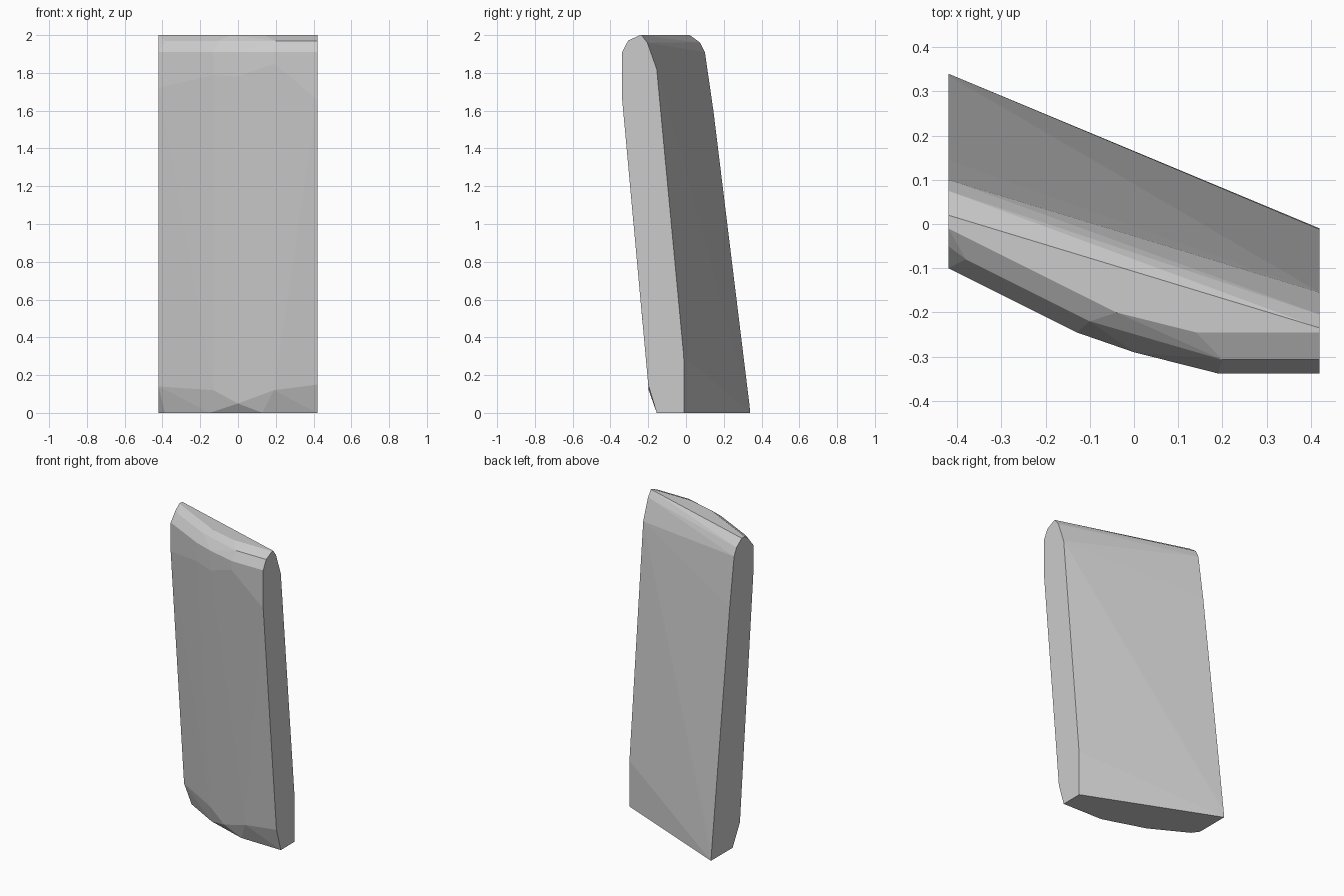
import bpy, bmesh

if "Cube" in bpy.data.objects:
    bpy.data.objects.remove(bpy.data.objects["Cube"])

# Plan outline of the curved front; reused at several heights of the leaning slab
front = [(-0.42, -0.10), (-0.13, -0.245), (0.0, -0.29), (0.19, -0.338), (0.42, -0.338)]
upper_z = [1.72, 1.79, 1.78, 1.85, 1.66]
lower_z = [0.14, 0.12, 0.05, 0.12, 0.15]

points = []
for (x, y), zu, zl in zip(front, upper_z, lower_z):
    points += [(x, y, 1.91), (x, y, zu), (x, y + 0.138 + (0.15 - zl) * 0.09, zl)]

# Rounded top: front bevel rows
rows = {
    2.0: [(-0.42, -0.01), (-0.04, -0.2), (0.14, -0.245), (0.42, -0.245)],
    1.97: [(-0.42, -0.05), (-0.38, -0.08), (-0.1, -0.22), (0.13, -0.275), (0.2, -0.307), (0.42, -0.307)],
    # Chamfered foot outline
    0.0: [(-0.42, 0.115), (-0.387, 0.07), (-0.15, -0.06), (0.13, -0.15), (0.42, -0.155)],
}
for z, row in rows.items():
    points += [(x, y, z) for x, y in row]

# Back edge of each end, from foot to top
left = [(0.34, 0.0), (0.335, 0.05), (0.145, 1.6), (0.1, 1.91), (0.075, 1.96), (0.02, 2.0)]
right = [(-0.01, 0.0), (-0.012, 0.3), (-0.155, 1.82), (-0.205, 1.96), (-0.235, 2.0)]
points += [(-0.42, y, z) for y, z in left] + [(0.42, y, z) for y, z in right]

# Wrap everything in a flat-faced convex shell
bm = bmesh.new()
for p in points:
    bm.verts.new(p)
bmesh.ops.convex_hull(bm, input=bm.verts[:])
loose = [v for v in bm.verts if not v.link_faces]
bmesh.ops.delete(bm, geom=loose, context='VERTS')
bmesh.ops.recalc_face_normals(bm, faces=bm.faces[:])
mesh = bpy.data.meshes.new("leaning_slab")
bm.to_mesh(mesh)
bm.free()
slab = bpy.data.objects.new("leaning_slab", mesh)
bpy.context.collection.objects.link(slab)
